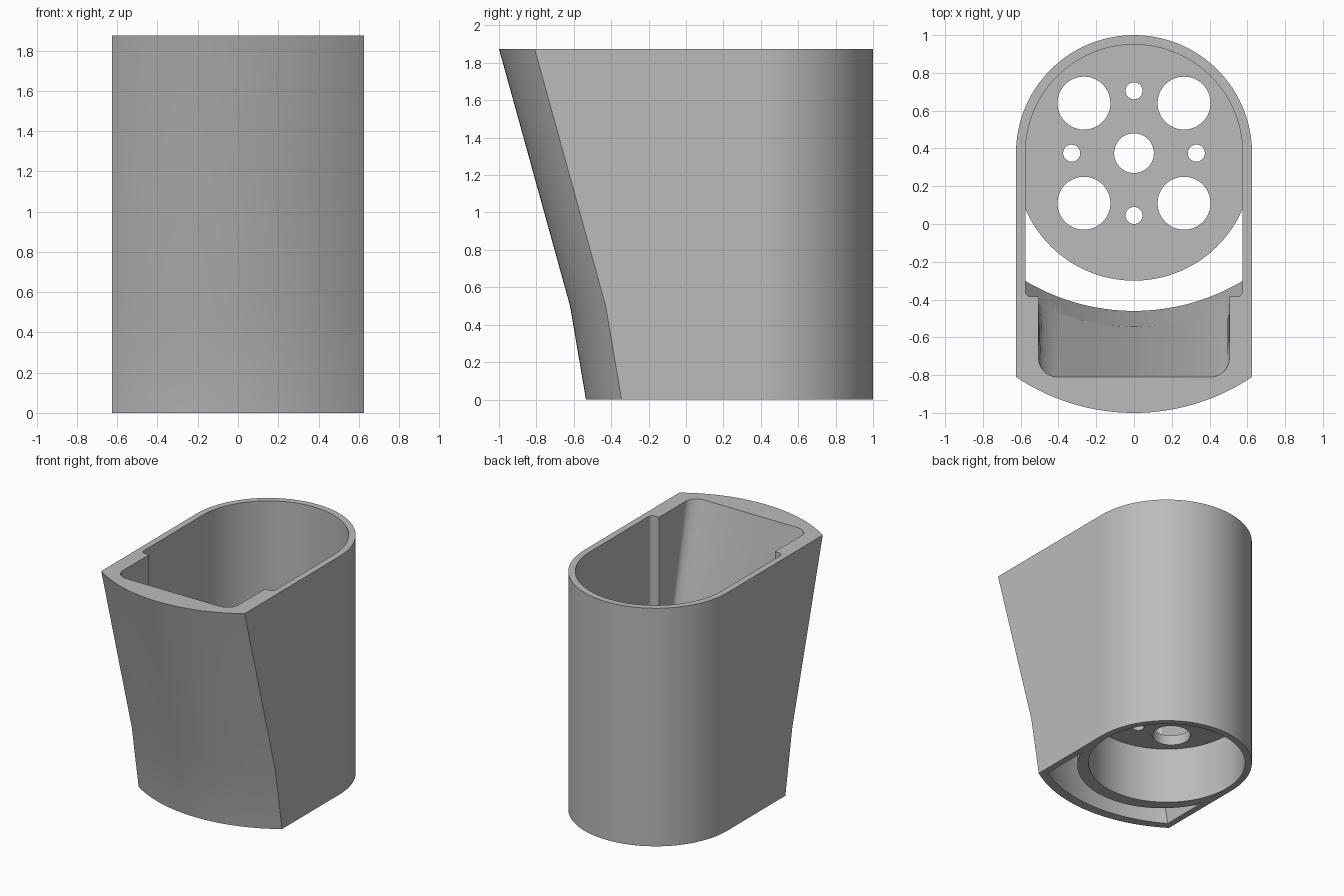
import bpy, bmesh
from math import pi, sin, cos, sqrt

if "Cube" in bpy.data.objects:
    bpy.data.objects.remove(bpy.data.objects["Cube"])

HEIGHT, BEND = 1.875, 0.5
CENTRE = 0.375      # y of the rounded back's axis
BOW = 1.12          # radius of the bowed front

grey = bpy.data.materials.new("plain grey")
grey.use_nodes = True
colour = (0.5, 0.5, 0.5, 1)
grey.diffuse_color = colour
grey.node_tree.nodes["Principled BSDF"].inputs["Base Color"].default_value = colour


def bowed(y):
    """Front line curving outward, y is its middle."""
    return lambda x, half: y + BOW - sqrt(BOW ** 2 - x ** 2)


def straight(y, r):
    """Straight front line with corners rounded by r."""
    def line(x, half):
        d = min(half - abs(x), r)
        return y + r - sqrt(max(r * r - (r - d) ** 2, 0))
    return line


def outline(half, front, back=None, n=48):
    """Rounded back (or flat at y=back), straight sides and a front line."""
    if back is None:
        pts = [(half * cos(pi * i / n), CENTRE + half * sin(pi * i / n)) for i in range(n + 1)]
    else:
        pts = [(half, back), (-half, back)]
    for i in range(n + 1):
        x = -half * cos(pi * i / n)
        pts.append((x, front(x, half)))
    return pts


def circle(r, n=64):
    return [(r * cos(2 * pi * i / n), r * sin(2 * pi * i / n)) for i in range(n)]


def loft(name, sections, at=(0, 0), cutter=False):
    """Solid through a stack of (outline, z) sections."""
    bm = bmesh.new()
    rings = [[bm.verts.new((x + at[0], y + at[1], z)) for x, y in pts] for pts, z in sections]
    for low, high in zip(rings, rings[1:]):
        for i in range(len(low)):
            j = (i + 1) % len(low)
            bm.faces.new((low[i], low[j], high[j], high[i]))
    bm.faces.new(rings[0][::-1])
    bm.faces.new(rings[-1])
    bmesh.ops.recalc_face_normals(bm, faces=bm.faces)
    mesh = bpy.data.meshes.new(name)
    bm.to_mesh(mesh)
    bm.free()
    mesh.materials.append(grey)
    obj = bpy.data.objects.new(name, mesh)
    bpy.context.collection.objects.link(obj)
    obj.hide_render = cutter
    return obj


def carve(target, cutters):
    bpy.context.view_layer.objects.active = target
    for c in cutters:
        mod = target.modifiers.new("cut", "BOOLEAN")
        mod.operation, mod.solver, mod.object = "DIFFERENCE", "EXACT", c
        bpy.ops.object.modifier_apply(modifier=mod.name)
    for c in cutters:
        bpy.data.objects.remove(c)


def finish(obj):
    bpy.ops.object.select_all(action="DESELECT")
    obj.select_set(True)
    bpy.context.view_layer.objects.active = obj
    bpy.ops.object.shade_smooth_by_angle(angle=0.5)
    mod = obj.modifiers.new("even shading", "WEIGHTED_NORMAL")
    mod.keep_sharp = True


# Outer shell: rounded back, bowed front leaning outward
shell = loft("shell", [(outline(0.625, bowed(y)), z)
                       for y, z in ((-0.535, 0), (-0.62, BEND), (-1, HEIGHT))])

# Lower slot, wide upper chamber and the narrower leaning front pocket
slot = loft("slot_cutter", [(outline(0.575, bowed(y)), z)
                            for y, z in ((-0.443, -0.1), (-0.545, BEND))], cutter=True)
chamber = loft("chamber_cutter", [(outline(0.575, straight(-0.385, 0.03)), z)
                                  for z in (BEND - 0.01, 2)], cutter=True)
pocket_top = outline(0.505, straight(-0.81, 0.1), back=0)
pocket = loft("pocket_cutter", [(outline(0.505, bowed(-0.54), back=0), BEND - 0.02),
                                (pocket_top, HEIGHT), (pocket_top, 2)], cutter=True)
carve(shell, [slot, chamber, pocket])
finish(shell)

# Raised floor with a round skirt below it
floor_outline = outline(0.58, lambda x, half: 0.325 - sqrt(0.625 ** 2 - x ** 2))
floor = loft("perforated_floor", [(floor_outline, 0), (floor_outline, 0.53)])
bowl = loft("bowl_cutter", [(circle(0.575, 96), -0.1), (circle(0.575, 96), 0.45)],
            at=(0, CENTRE), cutter=True)

# Holes: centre, four large on the diagonals, four small on the axes
holes = [(0.105, 0, 0)]
for a, b in ((1, 1), (1, -1), (-1, 1), (-1, -1)):
    holes.append((0.14, a * 0.265, b * 0.265))
for a, b in ((1, 0), (-1, 0), (0, 1), (0, -1)):
    holes.append((0.045, a * 0.33, b * 0.33))
drills = [loft("hole_cutter", [(circle(r), 0.3), (circle(r), 0.7)],
               at=(x, CENTRE + y), cutter=True) for r, x, y in holes]
carve(floor, [bowl] + drills)
finish(floor)
